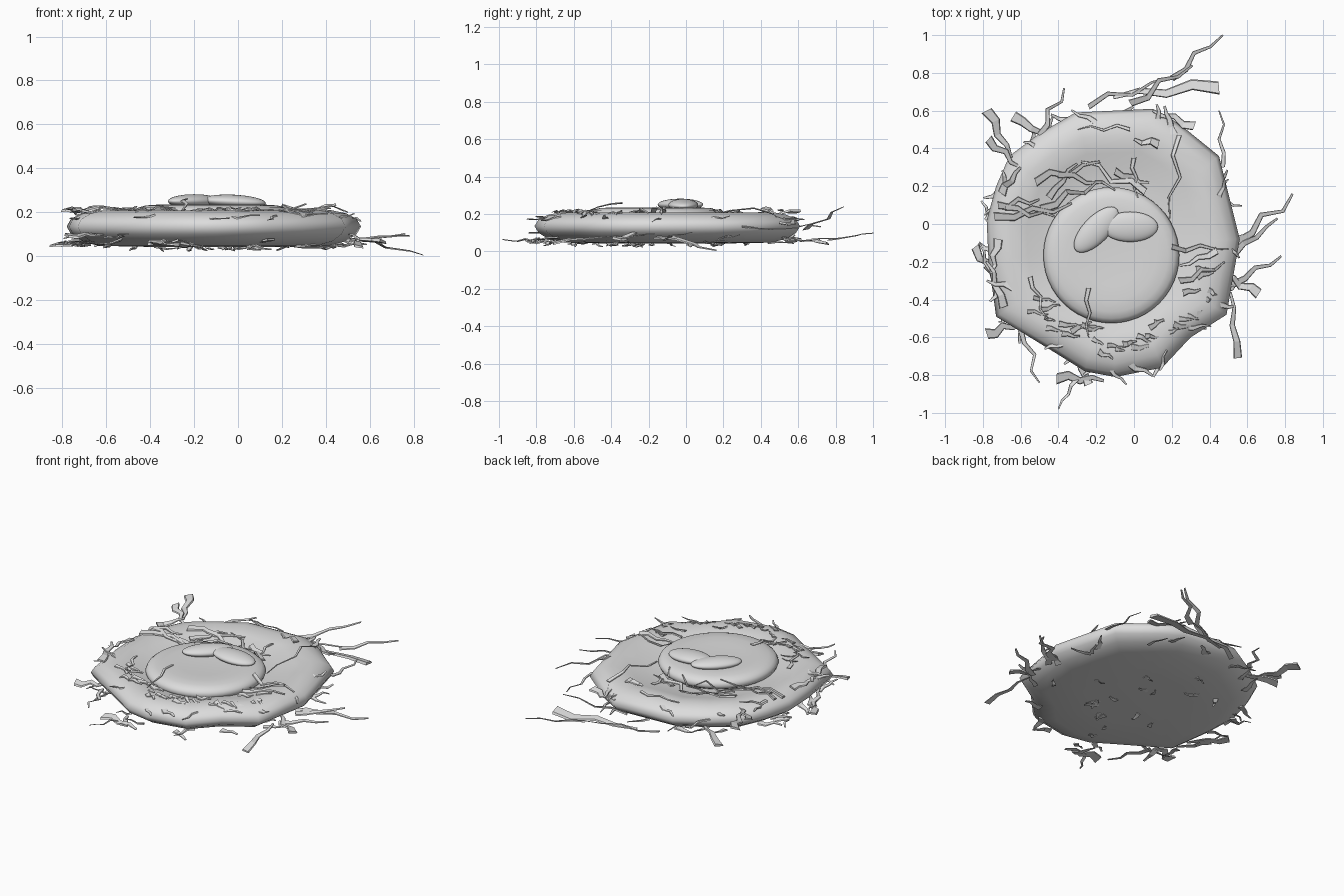
import bpy, bmesh, math, random
from mathutils import Vector

random.seed(11)
if "Cube" in bpy.data.objects:
    bpy.data.objects.remove(bpy.data.objects["Cube"])

grey = bpy.data.materials.new("plain_grey")
grey.use_nodes = True
grey.diffuse_color = (0.72, 0.72, 0.72, 1)
grey.node_tree.nodes["Principled BSDF"].inputs["Base Color"].default_value = (0.72, 0.72, 0.72, 1)

CENTRE = Vector((-0.12, -0.1))
DISH = Vector((-0.12, -0.165))
OUTLINE = [Vector(p) for p in [
    (.1, .61), (-.31, .59), (-.5, .48), (-.66, .36), (-.73, .2), (-.78, .02),
    (-.77, -.2), (-.73, -.49), (-.42, -.68), (-.26, -.78), (-.1, -.81), (.15, -.76),
    (.3, -.6), (.49, -.48), (.53, -.25), (.56, -.08), (.5, .16), (.45, .36), (.24, .53)]]
# Top and bottom cross-sections, as (fraction of outline, height)
TOP = [(1, .135), (.97, .17), (.9, .195), (.81, .208), (.68, .19), (.56, .168), (.4, .155)]
BOTTOM = [(.97, .1), (.9, .068), (.78, .047), (.4, .042)]
# Cushion cross-section, as (radius, height)
CUSHION = [(.1, .15), (.33, .155), (.352, .17), (.36, .188), (.352, .207),
           (.335, .221), (.3, .231), (.24, .235), (.16, .232), (.07, .228)]


def finish(name, bm, smooth):
    bmesh.ops.recalc_face_normals(bm, faces=bm.faces)
    mesh = bpy.data.meshes.new(name)
    bm.to_mesh(mesh)
    bm.free()
    mesh.materials.append(grey)
    obj = bpy.data.objects.new(name, mesh)
    bpy.context.collection.objects.link(obj)
    for poly in mesh.polygons:
        poly.use_smooth = smooth


def loft(bm, rings):
    for a, b in zip(rings, rings[1:]):
        n = len(a)
        for i in range(n):
            bm.faces.new((a[i], a[(i + 1) % n], b[(i + 1) % n], b[i]))
    bm.faces.new(rings[0])
    bm.faces.new(rings[-1])


def surface_height(p):
    """Height of the top of the nest at a point."""
    r = (p - DISH).length
    if r < .36:
        return .232 if r < .3 else .232 - (r - .3) * .6
    t = 0
    for a, b in zip(OUTLINE, OUTLINE[1:] + OUTLINE[:1]):
        normal = Vector((b.y - a.y, a.x - b.x))
        t = max(t, normal.dot(p - CENTRE) / normal.dot(a - CENTRE))
    for (t0, z0), (t1, z1) in zip(TOP, TOP[1:]):
        if t0 >= t >= t1:
            return z0 + (z1 - z0) * (t0 - t) / (t0 - t1)
    return TOP[0][1] if t > 1 else TOP[-1][1]


# Nest body: one closed loft with a rounded rim and a sunken middle
bm = bmesh.new()
loft(bm, [[bm.verts.new((*(CENTRE + (p - CENTRE) * t), z)) for p in OUTLINE]
          for t, z in BOTTOM[::-1] + TOP])
finish("nest_body", bm, True)

# Round cushion: thick disc with a rounded edge and a faint dip
bm = bmesh.new()
turns = [math.tau * i / 48 for i in range(48)]
loft(bm, [[bm.verts.new((DISH.x + r * math.cos(a), DISH.y + r * math.sin(a), z))
           for a in turns] for r, z in CUSHION])
finish("nest_cushion", bm, True)


# Two flattened eggs
def egg(name, loc, size, turn=0, tilt=0):
    bpy.ops.mesh.primitive_uv_sphere_add(segments=32, ring_count=16, location=loc,
                                         rotation=(0, tilt, turn))
    obj = bpy.context.object
    obj.name = name
    obj.scale = size
    obj.data.materials.append(grey)
    bpy.ops.object.shade_smooth()


egg("right_egg", (-.2, -.03, .25), (.155, .07, .032), math.radians(46))
egg("left_egg", (-.02, -.015, .248), (.147, .08, .032), 0, .05)


def twig(bm, start, end, width, heights=None, lift=.006):
    """Kinked stick, wide at the start and thin at the end."""
    start, end = Vector(start), Vector(end)
    along = end - start
    side = Vector((-along.y, along.x)).normalized()
    steps = 4 if along.length > .15 else 3
    sign = random.choice((-1, 1))
    rings = []
    for i in range(steps + 1):
        f = i / steps
        p = start + along * f
        if 0 < i < steps:
            p += side * sign * random.uniform(.01, .09) * min(along.length, .4)
            sign = -sign
        if heights:
            z = heights[0] + (heights[1] - heights[0]) * f
        else:
            z = surface_height(p) + lift
        z += random.uniform(-.008, .008)
        w = width * (.5 - .36 * f)
        h = max(w * .4, .003)
        z = max(z, h)
        rings.append([bm.verts.new((*(p + side * s * w), z + u * h))
                      for s, u in ((-1, -1), (1, -.2), (.8, 1), (-.8, 0))])
    loft(bm, rings)


# Long sticks around the edge: start, end, width, start and end height
EDGE_STICKS = [
    (-.24, .62, .21, .78, .03, .05, .07), (.2, .77, .47, 1, .035, .07, .09),
    (.45, .72, -.11, .67, .07, .05, .06), (-.02, .64, .31, .84, .04, .12, .23),
    (.47, .3, .45, .6, .025, .13, .12),
    (-.64, .57, -.44, .45, .06, .06, .1), (-.78, .6, -.65, .35, .06, .22, .18),
    (-.77, .45, -.6, .3, .05, .22, .19), (-.5, .47, -.37, .72, .035, .15, .13),
    (.54, -.1, .84, .16, .045, .08, .01), (.53, -.16, .76, .03, .04, .07, .1),
    (.66, -.37, .48, -.26, .06, .06, .1), (.52, -.32, .78, -.17, .04, .07, .1),
    (.55, -.71, .51, -.36, .045, .05, .08), (-.41, -.82, -.16, -.83, .06, .06, .05),
    (-.24, -.85, -.3, -.72, .05, .05, .06), (-.3, -.82, -.4, -.98, .025, .06, .06)]
bm = bmesh.new()
for x0, y0, x1, y1, w, z0, z1 in EDGE_STICKS:
    twig(bm, (x0, y0), (x1, y1), w, (z0, z1))
finish("edge_sticks", bm, False)

# Sticks in a bunch on one side, at three levels
SIDE_BUNCH = [
    (-.84, -.12, -.68, -.32, .05), (-.69, -.44, -.78, -.2, .05), (-.78, -.58, -.6, -.52, .06),
    (-.78, -.22, -.68, -.42, .04), (-.72, -.08, -.76, -.26, .05), (-.6, -.56, -.5, -.84, .03),
    (-.74, -.3, -.82, -.1, .03), (-.64, -.34, -.78, -.3, .04)]
bm = bmesh.new()
for k, (x0, y0, x1, y1, w) in enumerate(SIDE_BUNCH):
    z = (.05, .2, .09)[k % 3]
    twig(bm, (x0, y0), (x1, y1), w, (z, z + .01))
finish("side_bunch", bm, False)

# Sticks lying on the top of the nest
TOP_STICKS = [
    (-.74, .04, -.33, .11, .045), (-.68, .09, -.42, .04, .035), (-.52, .22, -.18, .33, .045),
    (-.49, .08, -.2, .22, .045), (.06, .17, -.28, .33, .04), (-.1, .28, .08, .22, .04),
    (0, .35, .02, .14, .025), (.24, .47, .19, .03, .025), (.13, .42, 0, .45, .05),
    (.32, .52, .1, .6, .05), (-.02, .5, -.3, .5, .02), (.44, -.14, .24, -.22, .04),
    (.24, -.3, .48, -.2, .035), (-.24, -.34, -.24, -.6, .025), (-.55, -.28, -.46, -.5, .025),
    (-.7, .16, -.6, .3, .05), (-.45, .14, -.3, .32, .04), (.2, -.12, .5, -.13, .03),
    (-.4, .26, -.1, .18, .035), (-.72, .1, -.5, .13, .04)]
bm = bmesh.new()
for x0, y0, x1, y1, w in TOP_STICKS:
    twig(bm, (x0, y0), (x1, y1), w, lift=.02)
finish("top_sticks", bm, False)

# Small scattered twigs on the front of the rim
bm = bmesh.new()
for i in range(30):
    a = math.radians(215 + 4.4 * i)
    p = CENTRE + Vector((math.cos(a), math.sin(a))) * random.uniform(.46, .6)
    b = random.uniform(-.6, .6)
    q = p + Vector((math.cos(b), math.sin(b))) * random.uniform(.05, .13)
    twig(bm, p, q, random.uniform(.022, .04), lift=.01)
finish("rim_twigs", bm, False)

# Fine twigs poking out low and high around the outline
bm = bmesh.new()
for i in range(38):
    a, b = OUTLINE[i % 19], OUTLINE[(i + 1) % 19]
    p = a.lerp(b, random.random())
    out = (p - CENTRE).normalized()
    side = Vector((-out.y, out.x)) * random.choice((-1, 1))
    p = p - out * .06
    q = p + (out * .9 + side * random.uniform(.5, 1.4)) * random.uniform(.07, .12)
    z = random.choice((.05, .07, .18))
    twig(bm, p, q, random.uniform(.025, .045), (z, z + random.uniform(-.02, .02)))
finish("fringe_twigs", bm, False)

# Stubs under the nest
bm = bmesh.new()
for i in range(18):
    a, r = random.uniform(0, math.tau), random.uniform(.1, .55)
    p = CENTRE + Vector((math.cos(a), math.sin(a))) * r
    b = random.uniform(0, math.tau)
    q = p + Vector((math.cos(b), math.sin(b))) * random.uniform(.05, .1)
    twig(bm, p, q, .03, (.042, random.uniform(.025, .035)))
finish("underside_twigs", bm, False)
